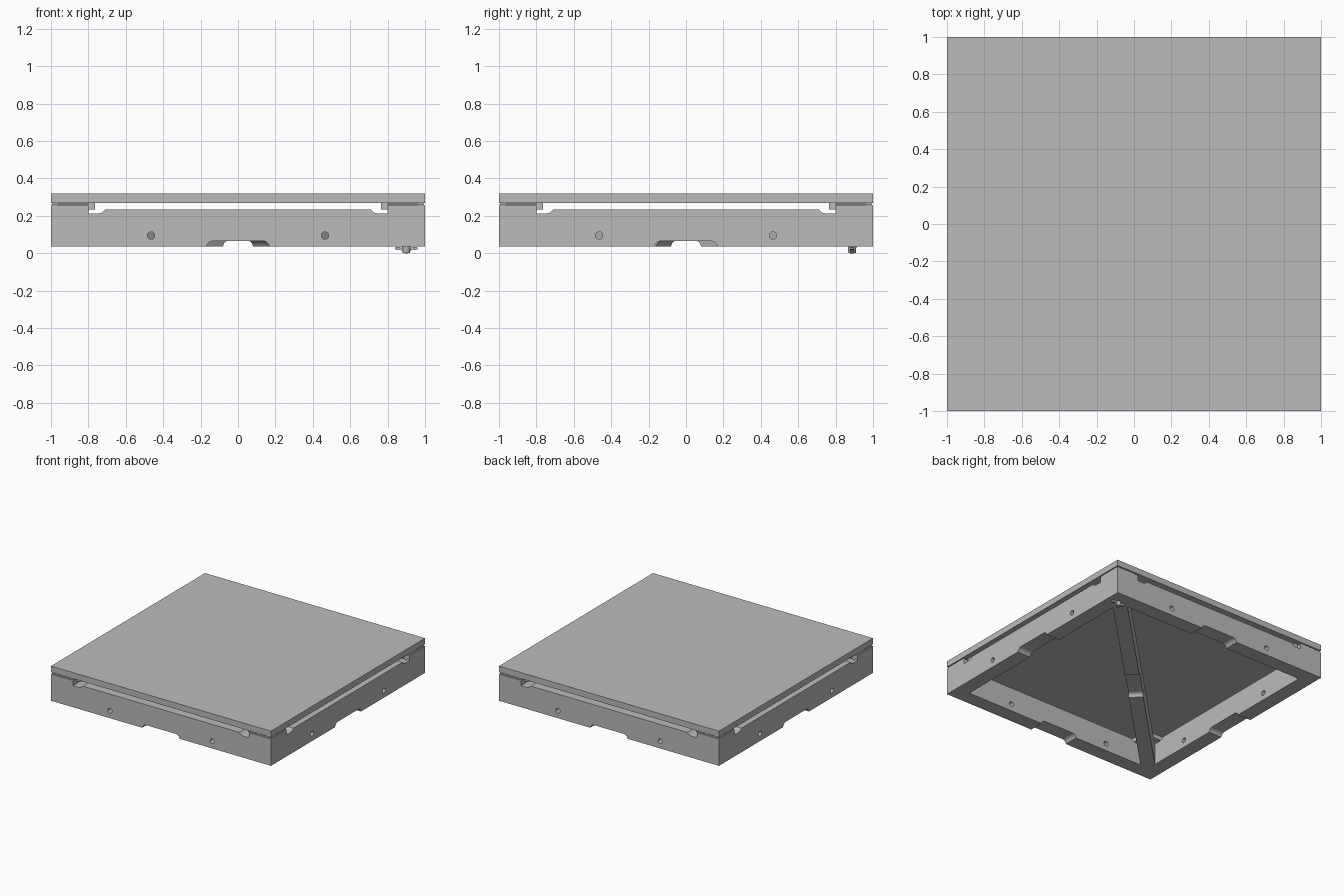
import bpy, bmesh, math
from mathutils import Matrix, Vector

if "Cube" in bpy.data.objects:
    bpy.data.objects.remove(bpy.data.objects["Cube"])

grey = bpy.data.materials.new("grey_metal")
grey.diffuse_color = (0.5, 0.5, 0.5, 1)
grey.use_nodes = True
grey.node_tree.nodes["Principled BSDF"].inputs["Base Color"].default_value = grey.diffuse_color


def finish(name, bm, mat=True):
    bmesh.ops.recalc_face_normals(bm, faces=bm.faces)
    me = bpy.data.meshes.new(name)
    bm.to_mesh(me)
    bm.free()
    ob = bpy.data.objects.new(name, me)
    bpy.context.collection.objects.link(ob)
    if mat:
        me.materials.append(grey)
    return ob


def prism(bm, pts, depth, matrix):
    """Extrude an (x, z) profile along y, centred on y = 0, then transform."""
    a = [bm.verts.new(matrix @ Vector((x, -depth / 2, z))) for x, z in pts]
    b = [bm.verts.new(matrix @ Vector((x, depth / 2, z))) for x, z in pts]
    bm.faces.new(a)
    bm.faces.new(b[::-1])
    for i in range(len(pts)):
        j = (i + 1) % len(pts)
        bm.faces.new((a[i], b[i], b[j], a[j]))


def box(bm, x0, x1, y0, y1, z0, z1):
    prism(bm, [(x0, z0), (x1, z0), (x1, z1), (x0, z1)], y1 - y0,
          Matrix.Translation((0, (y0 + y1) / 2, 0)))


def circle(cx, cz, r, n=20):
    return [(cx + r * math.cos(2 * math.pi * i / n),
             cz + r * math.sin(2 * math.pi * i / n)) for i in range(n)]


def cut(ob, cutter):
    m = ob.modifiers.new("cut", 'BOOLEAN')
    m.operation = 'DIFFERENCE'
    m.solver = 'EXACT'
    m.object = cutter
    bpy.context.view_layer.update()
    dg = bpy.context.evaluated_depsgraph_get()
    me = bpy.data.meshes.new_from_object(ob.evaluated_get(dg))
    ob.modifiers.clear()
    ob.data = me
    bpy.data.objects.remove(cutter)


def turn(deg, y=0.0):
    return Matrix.Rotation(math.radians(deg), 4, 'Z') @ Matrix.Translation((0, y, 0))


# arched bottom notch shared by walls and brace
NOTCH = [(-0.17, 0.0), (-0.17, 0.035), (-0.162, 0.052), (-0.15, 0.062), (-0.135, 0.066)]
NOTCH = NOTCH + [(-x, z) for x, z in reversed(NOTCH)]

# top slab
bm = bmesh.new()
box(bm, -1, 1, -1, 1, 0.27, 0.32)
finish("top_plate", bm)

# square frame ring, corners taller than the walls
T = 0.12
bm = bmesh.new()
prism(bm, [(-1, 0.035), (1, 0.035), (1, 0.255), (-1, 0.255)], 2, Matrix())
frame = finish("frame", bm)
bm = bmesh.new()
box(bm, -1 + T, 1 - T, -1 + T, 1 - T, -0.1, 0.4)
cut(frame, finish("inside_cutter", bm, False))

# lowered wall tops with undercut end slots, and the bottom notches
TOP = [(0.8, 0.4), (0.8, 0.212), (0.75, 0.212), (0.725, 0.218), (0.71, 0.233)]
TOP = TOP + [(-x, z) for x, z in reversed(TOP)]
for k in range(4):
    bm = bmesh.new()
    prism(bm, TOP, 0.3, turn(90 * k, -0.95))
    prism(bm, NOTCH, 0.3, turn(90 * k, -0.95))
    for s in (-1, 1):
        prism(bm, circle(s * 0.465, 0.095, 0.02), 0.3, turn(90 * k, -0.95))
    cut(frame, finish("wall_cutter", bm, False))

# diagonal brace with the same notch at its middle
bm = bmesh.new()
prism(bm, [(-1.27, 0.035), (1.27, 0.035), (1.27, 0.2), (-1.27, 0.2)], 0.11, turn(45))
brace = finish("diagonal_brace", bm)
bm = bmesh.new()
prism(bm, NOTCH, 0.3, turn(45))
cut(brace, finish("brace_cutter", bm, False))

# corner supports between frame and slab
for i, (sx, sy) in enumerate([(-1, -1), (1, -1), (1, 1), (-1, 1)]):
    bm = bmesh.new()
    xs, ys = sorted((sx * 0.765, sx * 0.96)), sorted((sy * 0.765, sy * 0.96))
    box(bm, *xs, *ys, 0.235, 0.27)
    finish("corner_support_%d" % (i + 1), bm)
    # thin shim with a small gap above and below
    bm = bmesh.new()
    xs, ys = sorted((sx * 0.8, sx * 0.995)), sorted((sy * 0.8, sy * 0.995))
    box(bm, *xs, *ys, 0.259, 0.265)
    finish("corner_shim_%d" % (i + 1), bm)

# wing screw under the back right corner
bm = bmesh.new()
wing = [(0.84, 0.022), (0.85, 0.017), (0.87, 0.02), (0.88, 0.008), (0.89, 0.0), (0.9, 0.0)]
wing = wing + [(1.8 - x, z) for x, z in reversed(wing[:-1])]
wing += [(0.96, 0.032), (0.94, 0.034), (0.92, 0.028), (0.88, 0.028), (0.86, 0.034), (0.84, 0.032)]
prism(bm, wing, 0.02, Matrix.Translation((0, 0.888, 0)))
finish("wing_screw", bm)
bm = bmesh.new()
bmesh.ops.create_cone(bm, cap_ends=True, segments=20, radius1=0.02, radius2=0.023,
                      depth=0.036, matrix=Matrix.Translation((0.9, 0.888, 0.02)))
finish("screw_shaft", bm)

for ob in bpy.context.scene.objects:
    ob.select_set(True)
    bpy.context.view_layer.objects.active = ob
bpy.ops.object.shade_smooth_by_angle(angle=math.radians(25))
